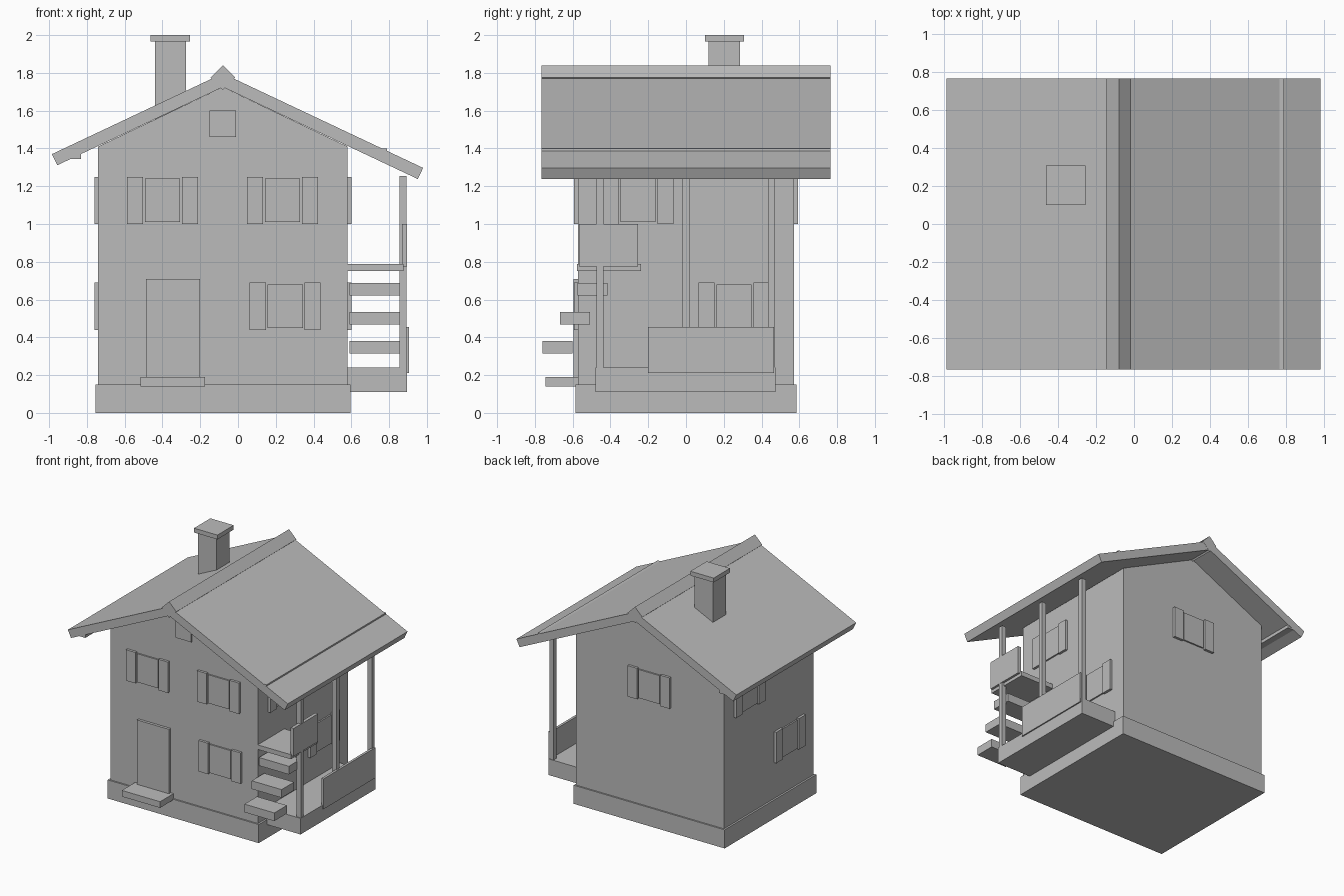
import bpy
import bmesh
from math import radians
from mathutils import Matrix

if "Cube" in bpy.data.objects:
    bpy.data.objects.remove(bpy.data.objects["Cube"])

GREY = (0.5, 0.5, 0.5, 1)
plaster = bpy.data.materials.new("plain_grey")
plaster.use_nodes = True
plaster.diffuse_color = GREY
plaster.node_tree.nodes["Principled BSDF"].inputs["Base Color"].default_value = GREY


def finish(name, bm, matrix=None):
    bmesh.ops.recalc_face_normals(bm, faces=bm.faces)
    mesh = bpy.data.meshes.new(name)
    bm.to_mesh(mesh)
    bm.free()
    mesh.materials.append(plaster)
    obj = bpy.data.objects.new(name, mesh)
    if matrix:
        obj.matrix_world = matrix
    bpy.context.collection.objects.link(obj)
    return obj


def box(name, x, y, z, matrix=None):
    """Box from (low, high) ranges on each axis."""
    bm = bmesh.new()
    bmesh.ops.create_cube(bm, size=1)
    for v in bm.verts:
        v.co = [lo + (c + 0.5) * (hi - lo) for c, (lo, hi) in zip(v.co, (x, y, z))]
    return finish(name, bm, matrix)


def prism(name, profile, y0, y1):
    """Extrude an x-z profile along y."""
    bm = bmesh.new()
    face = bm.faces.new([bm.verts.new((x, y0, z)) for x, z in profile])
    new = bmesh.ops.extrude_face_region(bm, geom=[face])["geom"]
    moved = [g for g in new if isinstance(g, bmesh.types.BMVert)]
    bmesh.ops.translate(bm, vec=(0, y1 - y0, 0), verts=moved)
    return finish(name, bm)


def window(name, x, y, z, turn):
    """Pane between two shutters; local -y points out of the wall."""
    m = Matrix.Translation((x, y, z)) @ Matrix.Rotation(radians(turn), 4, "Z")
    box(name + "_pane", (-0.093, 0.093), (-0.012, 0.01), (-0.115, 0.115), m)
    for side, s in (("a", -1), ("b", 1)):
        lo, hi = sorted((s * 0.103, s * 0.188))
        box(name + "_shutter_" + side, (lo, hi), (-0.02, 0.01), (-0.125, 0.125), m)


# House body on its base
MID, SLOPE, EAVE, RIDGE = -0.08, 0.477, 1.41, 1.725
LEFT, RIGHT, DEPTH = -0.74, 0.58, 0.573
box("foundation", (-0.755, 0.595), (-0.585, 0.585), (0, 0.15))
prism("walls", [(LEFT, 0.1), (RIGHT, 0.1), (RIGHT, EAVE), (MID, RIDGE), (LEFT, EAVE)],
      -DEPTH, DEPTH)

# Roof slabs, ridge cap and eave beams
prism("roof", [(-0.957, 1.311), (MID, RIDGE), (0.952, 1.238),
               (0.98, 1.297), (MID, 1.797), (-0.985, 1.37)], -0.765, 0.765)
prism("ridge_cap", [(MID - 0.065, 1.775), (MID, 1.71), (MID + 0.065, 1.775), (MID, 1.84)],
      -0.766, 0.766)
for name, x in (("left_eave_beam", -0.857), ("right_eave_beam", 0.762)):
    box(name, (x - 0.027, x + 0.027), (-0.764, 0.764), (1.345, 1.399))

# Chimney
box("chimney", (-0.44, -0.275), (0.12, 0.285), (1.5, 1.97))
box("chimney_cap", (-0.463, -0.254), (0.1, 0.308), (1.965, 2))

# Windows on every wall
window("front_upper_right_window", -0.4, -DEPTH, 1.125, 0)
window("front_upper_left_window", 0.235, -DEPTH, 1.125, 0)
window("front_lower_window", 0.25, -DEPTH, 0.565, 0)
window("back_window", MID, DEPTH, 1.125, 180)
for name, x, turn, s in (("right_wall", RIGHT, 90, 1), ("left_wall", LEFT, -90, -1)):
    window(name + "_upper_window", x, s * -0.255, 1.125, turn)
    window(name + "_lower_window", x, s * 0.255, 0.565, turn)
box("gable_window", (-0.15, -0.01), (-DEPTH - 0.01, -0.55), (1.46, 1.6))

# Front door and its step
box("door", (-0.487, -0.2), (-DEPTH - 0.022, -0.55), (0.16, 0.71))
box("door_step", (-0.517, -0.175), (-0.745, -0.56), (0.14, 0.19))

# Side porch: deck, posts and railing
box("porch_deck", (RIGHT, 0.895), (-0.48, 0.475), (0.11, 0.24))
for name, y in (("front", -0.455), ("middle", 0), ("back", 0.452)):
    box(name + "_post", (0.855, 0.893), (y - 0.018, y + 0.018), (0.22, 1.255))
box("porch_railing", (0.885, 0.905), (-0.2, 0.465), (0.21, 0.455))

# Stairs up to the landing
for i in range(3):
    y, z = -0.76 + 0.0925 * i, 0.315 + 0.153 * i
    box("stair_step_%d" % (i + 1), (0.59, 0.857), (y, y + 0.16), (z, z + 0.066))
box("landing", (RIGHT, 0.877), (-0.577, -0.237), (0.75, 0.787))
box("landing_railing", (0.868, 0.895), (-0.567, -0.255), (0.775, 1.0))
